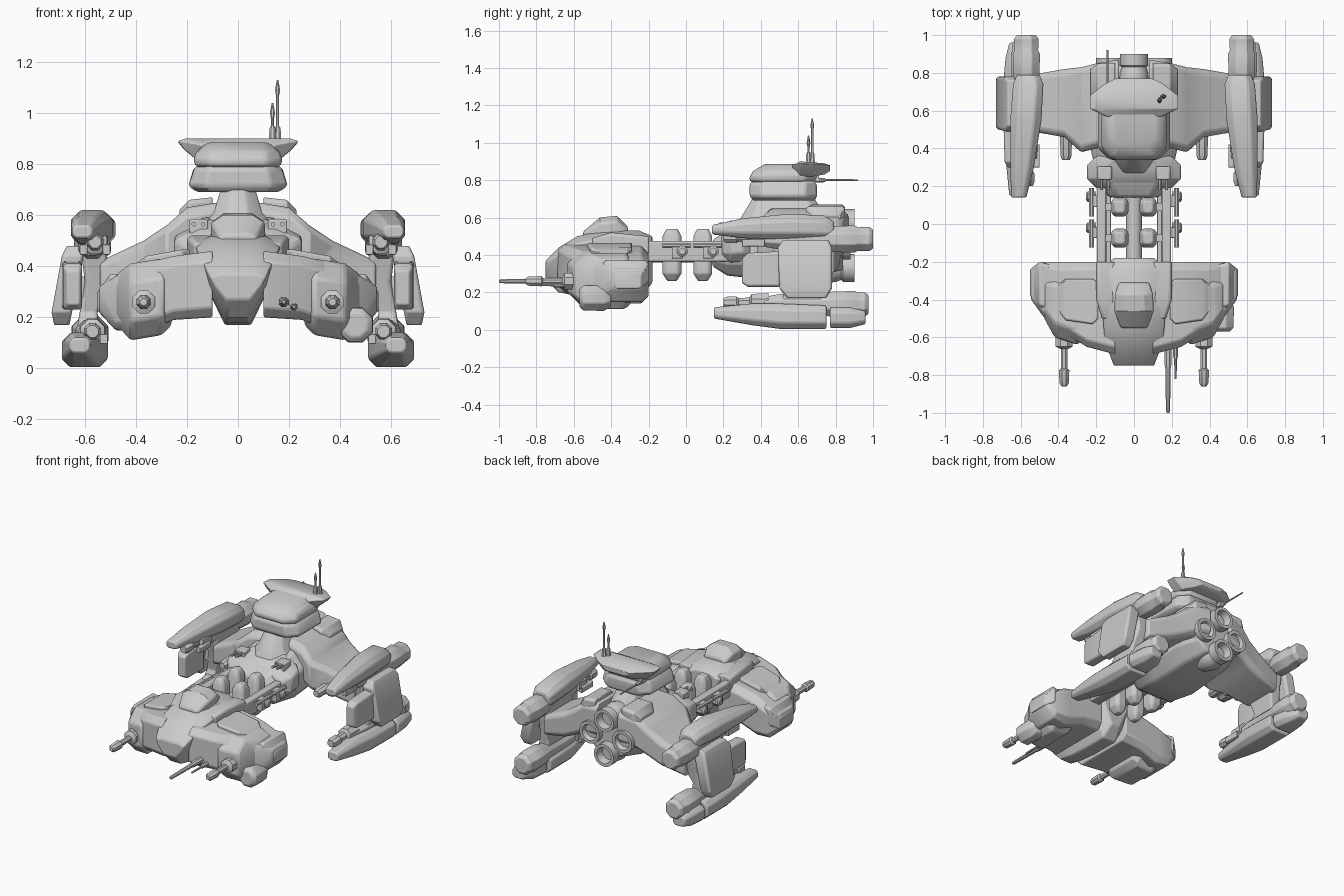
import bpy
import bmesh
import math
from mathutils import Vector

start_cube = bpy.data.objects.get("Cube")
if start_cube:
    bpy.data.objects.remove(start_cube, do_unlink=True)


def finish(name, bm, mirror=False, bevel=0, angle=32):
    """Turn a bmesh into a named object with tidy normals, bevel and mirror."""
    bmesh.ops.recalc_face_normals(bm, faces=bm.faces)
    mesh = bpy.data.meshes.new(name)
    bm.to_mesh(mesh)
    bm.free()
    obj = bpy.data.objects.new(name, mesh)
    bpy.context.collection.objects.link(obj)
    bpy.ops.object.select_all(action='DESELECT')
    obj.select_set(True)
    bpy.context.view_layer.objects.active = obj
    bpy.ops.object.shade_smooth_by_angle(angle=math.radians(angle))
    if bevel:
        mod = obj.modifiers.new("Bevel", 'BEVEL')
        mod.width = bevel
        mod.segments = 2
        mod.limit_method = 'ANGLE'
        mod.angle_limit = math.radians(35)
    if mirror:
        obj.modifiers.new("Mirror", 'MIRROR')
    return obj


def skin(bm, rings):
    """Bridge consecutive rings of points and cap both ends."""
    rows = [[bm.verts.new(p) for p in ring] for ring in rings]
    count = len(rows[0])
    for low, high in zip(rows, rows[1:]):
        for i in range(count):
            j = (i + 1) % count
            bm.faces.new((low[i], low[j], high[j], high[i]))
    bm.faces.new(rows[0])
    bm.faces.new(rows[-1])


def place(axis, pos, a, b):
    return {'x': (pos, a, b), 'y': (a, pos, b), 'z': (a, b, pos)}[axis]


def loft(name, axis, sections, cut=.25, top=1, bottom=1, **options):
    """Chamfered box sections (position, a min, a max, b min, b max) along an axis."""
    rings = []
    for pos, a_min, a_max, b_min, b_max in sections:
        mid, half = (a_min + a_max) / 2, (a_max - a_min) / 2
        c = cut * min(half, (b_max - b_min) / 2)
        lo, hi = half * bottom, half * top
        outline = [(lo - c, b_min), (max(lo, hi) if bottom == top else lo, b_min + c),
                   (half, b_max - c), (hi - c, b_max)]
        if bottom < 1:
            outline[1] = (lo + (half - lo) * .6, (b_min + b_max) / 2)
        points = outline + [(-a, b) for a, b in reversed(outline)]
        rings.append([place(axis, pos, mid + a, b) for a, b in points])
    bm = bmesh.new()
    skin(bm, rings)
    return finish(name, bm, **options)


def tube(name, axis, center, profile, sides=8, **options):
    """Turned part: profile of (position, radius) about a line along the axis."""
    rings = []
    for pos, radius in profile:
        ring = []
        for i in range(sides):
            t = math.tau * (i + .5) / sides
            ring.append(place(axis, pos, center[0] + radius * math.cos(t),
                              center[1] + radius * math.sin(t)))
        rings.append(ring)
    bm = bmesh.new()
    skin(bm, rings)
    return finish(name, bm, **options)


def block(name, center, size, **options):
    x, y, z = center
    w, d, h = Vector(size) / 2
    return loft(name, 'y', [(y - d, x - w, x + w, z - h, z + h),
                            (y + d, x - w, x + w, z - h, z + h)], **options)


def gun(name, x, z, rear, length, scale):
    """Side gun: collar, thin barrel and wider muzzle, pointing forward."""
    muzzle = rear - length
    tube(name, 'y', (x, z), [
        (rear, scale * 2), (rear - length * .22, scale * 2),
        (rear - length * .27, scale * .8), (muzzle + length * .35, scale * .8),
        (muzzle + length * .32, scale * 1.25), (muzzle + length * .06, scale * 1.1),
        (muzzle, scale * .6)], mirror=True)


# Nose and cockpit
loft("nose_hull", 'y', [
    (-.75, -.11, .11, .27, .37), (-.68, -.135, .135, .2, .44),
    (-.58, -.16, .16, .18, .5), (-.45, -.17, .17, .17, .53),
    (-.25, -.17, .17, .17, .53), (-.18, -.11, .11, .25, .5)],
    top=.75, bottom=.55, bevel=.008)
loft("cockpit_canopy", 'y', [
    (-.55, -.07, .07, .48, .525), (-.46, -.105, .105, .48, .6),
    (-.37, -.1, .1, .48, .61), (-.31, -.08, .08, .48, .55)],
    cut=.5, top=.85, bevel=.012)
loft("hull_shoulder", 'y', [
    (-.5, .1, .17, .4, .49), (-.4, .1, .2, .38, .52), (-.2, .1, .2, .38, .5)],
    mirror=True, bevel=.01)

# Front wings with gun pods
loft("front_wing", 'x', [
    (.1, -.69, -.2, .2, .46), (.25, -.65, -.2, .19, .44),
    (.38, -.57, -.2, .14, .41), (.48, -.49, -.2, .15, .36),
    (.545, -.4, -.24, .22, .32)], cut=.3, mirror=True, bevel=.01)
loft("wing_pod", 'x', [
    (.26, -.6, -.28, .17, .38), (.3, -.64, -.25, .13, .43),
    (.42, -.6, -.25, .11, .41), (.475, -.5, -.27, .17, .37)],
    cut=.5, mirror=True, bevel=.012)
loft("wing_top_panel", 'x', [
    (.19, -.5, -.31, .42, .465), (.22, -.53, -.29, .41, .465),
    (.36, -.51, -.29, .38, .44), (.4, -.46, -.32, .37, .41)],
    mirror=True, bevel=.008)
loft("wing_tip_plate", 'x', [
    (.43, -.46, -.22, .27, .37), (.5, -.44, -.2, .24, .37),
    (.55, -.38, -.24, .22, .3)], mirror=True, bevel=.008)
gun("front_gun", .37, .26, -.59, .27, .024)
tube("wing_sensor", 'y', (.46, .17), [
    (-.57, .05), (-.55, .072), (-.44, .075), (-.4, .05)], bevel=.006)
tube("long_nose_spike", 'y', (.18, .26), [
    (-.6, .022), (-.74, .02), (-.77, .015), (-.99, .012), (-1, .006)])
tube("short_nose_spike", 'y', (.22, .24), [
    (-.6, .016), (-.7, .014), (-.72, .008), (-.82, .006)])

# Open spine between the front and rear hulls
block("spine_beam", (.172, -.02, .42), (.05, .56, .11), mirror=True, bevel=.006)
block("inner_rail", (.135, -.02, .39), (.025, .56, .05), mirror=True)
tube("spine_tube", 'y', (0, .4), [(-.3, .042), (.25, .042)], sides=16)
for place_name, y in (("front", -.075), ("rear", .09)):
    loft(place_name + "_cargo_capsule", 'z', [
        (.26, .05, .09, y - .025, y + .025), (.3, .03, .12, y - .05, y + .05),
        (.5, .03, .12, y - .05, y + .05), (.54, .05, .1, y - .03, y + .03)],
        cut=.4, mirror=True, bevel=.01)
    block(place_name + "_capsule_brace", (.08, y, .4), (.2, .04, .05), mirror=True)
    block(place_name + "_side_valve", (.21, y + .03, .42), (.05, .06, .08),
          mirror=True, bevel=.006)
    tube(place_name + "_side_knob", 'x', (y + .055, .42), [
        (.2, .03), (.245, .03), (.255, .018)], mirror=True)
    tube(place_name + "_side_pipe", 'y', (.225, .45), [
        (y - .05, .014), (y + .1, .014)], mirror=True)

# Rear hull, collar and small turrets
loft("rear_hull", 'y', [
    (.14, -.13, .13, .34, .48), (.22, -.19, .19, .29, .53),
    (.4, -.23, .23, .27, .59), (.68, -.22, .22, .29, .61),
    (.84, -.16, .16, .32, .57)], cut=.55, bevel=.015)
loft("hull_collar", 'y', [
    (.19, -.2, .2, .38, .5), (.24, -.25, .25, .36, .55),
    (.31, -.25, .25, .36, .57), (.36, -.2, .2, .36, .59)],
    cut=.5, top=.8, bevel=.01)
block("small_turret", (.155, .27, .555), (.075, .07, .06), mirror=True, bevel=.01)
for offset in (-.018, .018):
    tube("turret_barrel", 'y', (.155 + offset, .565), [
        (.18, .009), (.25, .009)], mirror=True)

# Rear wings
loft("rear_wing", 'x', [
    (.08, .42, .87, .42, .65), (.2, .4, .85, .4, .63),
    (.28, .38, .83, .36, .56), (.37, .46, .82, .32, .5),
    (.54, .49, .79, .28, .42)], cut=.3, mirror=True, bevel=.01)
loft("wing_root_panel", 'x', [
    (.1, .66, .85, .56, .67), (.19, .64, .85, .56, .66),
    (.23, .68, .82, .52, .62)], mirror=True, bevel=.008)
tube("wing_root_barrel", 'y', (.36, .38), [
    (.34, .022), (.36, .032), (.52, .035)], mirror=True)

# Rear nozzles in a diamond
for label, x, z, tail in (("upper", 0, .57, .9), ("lower", 0, .33, .9),
                          ("left", .125, .45, .88), ("right", -.125, .45, .88)):
    tube(label + "_nozzle", 'y', (x, z), [
        (.68, .06), (.76, .08), (.8, .075), (.83, .065), (.84, .076),
        (tail, .076), (tail, .055), (.85, .045)], sides=20)

# Side weapon pods, upper and lower
loft("upper_pod", 'y', [
    (.14, .57, .65, .51, .56), (.3, .53, .655, .49, .595),
    (.55, .49, .655, .48, .62), (.74, .48, .64, .48, .61),
    (.79, .5, .62, .48, .58)], cut=.55, mirror=True, bevel=.008)
loft("lower_pod", 'y', [
    (.15, .58, .66, .06, .12), (.35, .54, .68, .025, .14),
    (.5, .51, .69, .005, .14), (.75, .51, .69, .005, .13)],
    cut=.5, mirror=True, bevel=.008)
loft("lower_pod_tail", 'y', [
    (.77, .52, .69, .01, .12), (.88, .53, .68, .01, .12),
    (.96, .57, .66, .03, .1)], cut=.5, mirror=True, bevel=.008)
for label, x, z, tail in (("upper", .57, .485, 1), ("lower", .58, .135, .975)):
    tube(label + "_pod_engine", 'y', (x, z), [
        (.42, .045), (.5, .06), (.74, .06), (.78, .075), (.9, .078),
        (.92, .068), (tail - .02, .07), (tail, .055)], mirror=True, bevel=.004)
    tube(label + "_pod_gun", 'y', (x - .01, z + .01), [
        (.2, .025), (.22, .035), (.27, .035), (.28, .026),
        (.34, .03), (.35, .05), (.44, .055)], mirror=True)
    for side in (-.045, .045):
        block(label + "_gun_cheek", (x - .01 + side, .36, z - .02),
              (.03, .12, .04), mirror=True, bevel=.005)
loft("pod_strut", 'z', [
    (.1, .54, .64, .48, .74), (.22, .55, .62, .54, .72),
    (.34, .5, .6, .52, .76), (.5, .52, .62, .48, .76)], mirror=True, bevel=.008)
loft("outer_armor", 'z', [
    (.17, .66, .72, .54, .75), (.22, .65, .73, .5, .78),
    (.44, .605, .69, .49, .78), (.48, .62, .67, .52, .76)],
    mirror=True, bevel=.008)
loft("armor_front_box", 'y', [
    (.3, .62, .67, .25, .38), (.33, .61, .685, .23, .41),
    (.5, .61, .69, .23, .42)], mirror=True, bevel=.008)
block("armor_link", (.61, .62, .32), (.1, .16, .08), mirror=True)

# Command tower
loft("tower_neck", 'z', [
    (.46, -.2, .2, .24, .8), (.54, -.15, .15, .26, .78),
    (.61, -.095, .095, .3, .75), (.71, -.065, .065, .36, .68)],
    cut=.6, angle=50, bevel=.01)
loft("tower_lower_deck", 'z', [
    (.69, -.16, .16, .36, .69), (.715, -.195, .195, .34, .7),
    (.78, -.175, .175, .34, .7), (.805, -.15, .15, .37, .68)],
    cut=.35, bevel=.012)
loft("tower_upper_deck", 'z', [
    (.785, -.16, .16, .35, .68), (.81, -.175, .175, .335, .7),
    (.85, -.165, .165, .36, .7), (.885, -.12, .12, .42, .68)],
    cut=.35, bevel=.015)
loft("tower_rear_fin", 'y', [
    (.57, -.15, .15, .84, .88), (.61, -.235, .235, .82, .9),
    (.68, -.235, .235, .82, .895), (.74, -.16, .16, .83, .89),
    (.77, -.1, .1, .85, .88)], bottom=.75, top=.92, bevel=.006)
for label, x, y, tip in (("tall", .155, .675, 1.13), ("short", .135, .655, 1.04)):
    tube(label + "_antenna", 'z', (x, y), [
        (.87, .016), (.94, .013), (.95, .007), (tip - .06, .007),
        (tip - .04, .011), (tip, .003)])
tube("rear_antenna", 'y', (-.14, .8), [
    (.66, .016), (.74, .012), (.75, .006), (.92, .005)])
block("rear_antenna_mount", (-.14, .68, .82), (.03, .06, .06))
